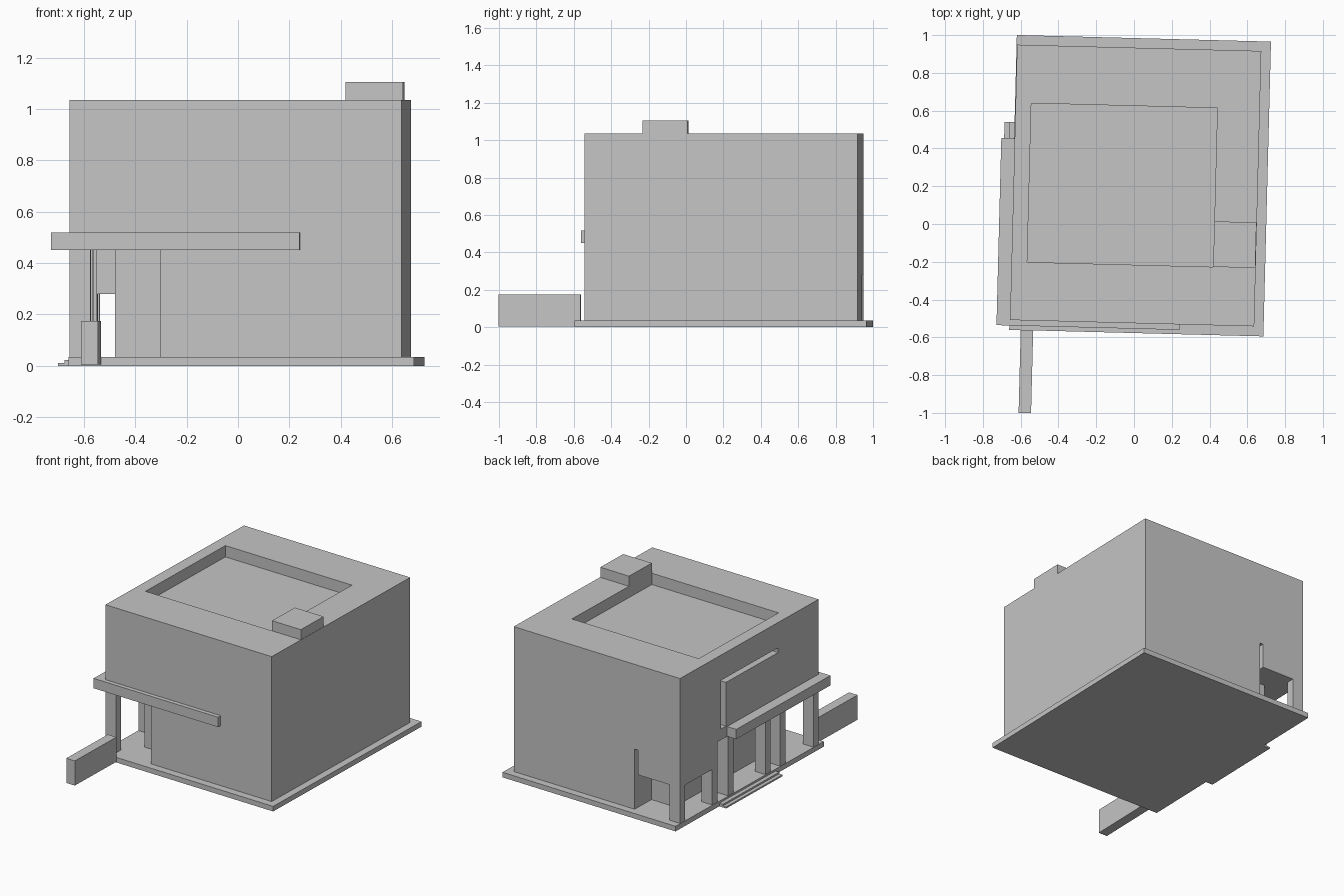
import bpy
import bmesh
import math

default = bpy.data.objects.get("Cube")
if default:
    bpy.data.objects.remove(default, do_unlink=True)

# Single material
grey = bpy.data.materials.new("plain_grey")
grey.use_nodes = True
colour = (0.56, 0.56, 0.56, 1)
grey.diffuse_color = colour
grey.node_tree.nodes["Principled BSDF"].inputs["Base Color"].default_value = colour

TURN = math.radians(-1.48)   # whole building is turned slightly on its plot
FLOOR, CEILING, SOFFIT = 0.035, 0.45, 0.28
LEFT, RIGHT, FRONT, BACK, ROOF = -0.643, 0.65, -0.525, 0.933, 1.035
INNER, JAMB = -0.47, -0.29   # passage wall and end-opening edge


def box(name, xs, ys, zs):
    """Box between pairs of limits, turned with the building."""
    bm = bmesh.new()
    bmesh.ops.create_cube(bm, size=1)
    for v in bm.verts:
        v.co = [r[0] if c < 0 else r[1] for c, r in zip(v.co, (xs, ys, zs))]
    mesh = bpy.data.meshes.new(name)
    bm.to_mesh(mesh)
    bm.free()
    mesh.materials.append(grey)
    obj = bpy.data.objects.new(name, mesh)
    obj.rotation_euler.z = TURN
    bpy.context.collection.objects.link(obj)
    return obj


def carve(target, xs, ys, zs):
    """Cut a box-shaped void out of the target."""
    cutter = box("cutter", xs, ys, zs)
    cutter.hide_render = True
    mod = target.modifiers.new("void", 'BOOLEAN')
    mod.operation, mod.solver, mod.object = 'DIFFERENCE', 'EXACT', cutter
    graph = bpy.context.evaluated_depsgraph_get()
    result = bpy.data.meshes.new_from_object(target.evaluated_get(graph))
    target.modifiers.clear()
    target.data = result
    bpy.data.objects.remove(cutter, do_unlink=True)


# Plinth and side entrance steps
box("plinth", (-0.646, 0.70), (-0.577, 0.984), (0, FLOOR))
for name, edge, top in (("lower_step", -0.699, 0.011), ("upper_step", -0.674, 0.022)):
    box(name, (edge, -0.64), (-0.07, 0.523), (0, top))

# Main block
body = box("main_block", (LEFT, RIGHT), (FRONT, BACK), (FLOOR, ROOF))
low = 0.0
# Sunken roof
carve(body, (-0.56, 0.425), (-0.216, 0.625), (0.957, 1.2))
# Side passage and the wider opening at the front
carve(body, (-0.8, INNER), (-0.8, 0.54), (low, CEILING))
carve(body, (-0.8, JAMB), (-0.8, -0.35), (low, CEILING))
# Lower passage at the back with a tall slot beside it
carve(body, (-0.8, INNER), (0.5, 1.2), (low, SOFFIT))
carve(body, (-0.8, JAMB), (0.755, 1.2), (low, SOFFIT))
carve(body, (JAMB - 0.026, JAMB), (0.755, 1.2), (low, CEILING))
# L-shaped groove in the side wall
carve(body, (-0.8, LEFT + 0.05), (0.45, 0.5), (0.525, 0.86))
carve(body, (-0.8, LEFT + 0.05), (-0.1, 0.5), (0.827, 0.86))

# Pillars along the side passage
for i, y in enumerate((FRONT, -0.175, -0.02, 0.372, 0.54, BACK - 0.054)):
    top = SOFFIT if y > 0.5 else CEILING
    box(f"pillar_{i + 1}", (LEFT, LEFT + 0.082), (y, y + 0.054), (FLOOR, top))

# Canopy wrapping the front corner
box("side_canopy", (-0.714, LEFT), (-0.554, 0.437), (CEILING, 0.518))
box("front_canopy", (LEFT, 0.254), (-0.554, FRONT), (CEILING, 0.518))

# Roof box and low free-standing wall
box("roof_box", (0.425, 0.648), (-0.216, 0.025), (0.957, 1.105))
box("low_wall", (-0.585, -0.519), (-1.015, -0.577), (0.005, 0.175))
